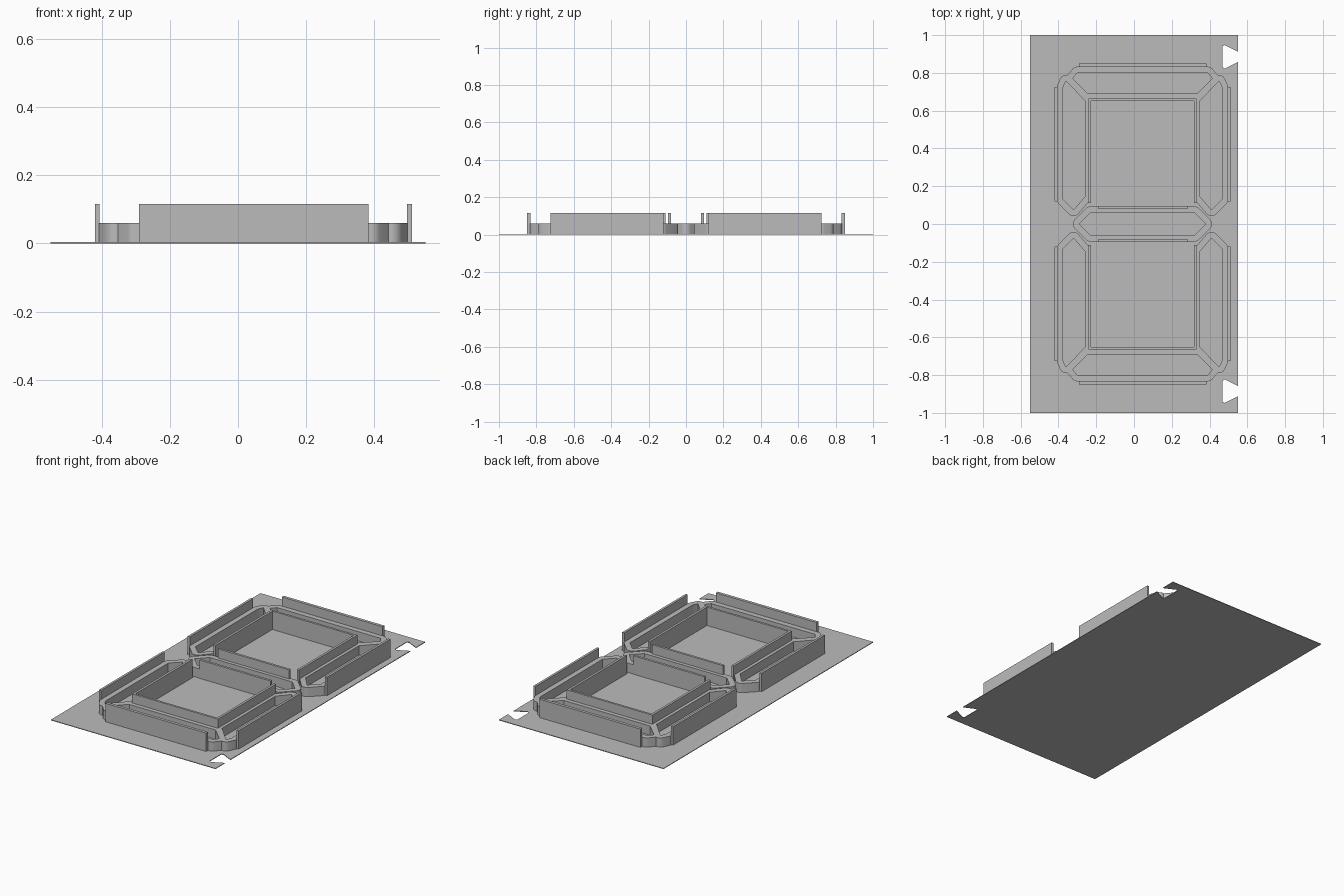
import bpy
import bmesh
import math
from mathutils import Vector

old = bpy.data.objects.get("Cube")
if old:
    bpy.data.objects.remove(old, do_unlink=True)

MID = 0.045          # centre line of the digit
PLATE, LOW, HIGH = 0.004, 0.06, 0.115
RIM = 0.033          # wall width around each pocket

grey = bpy.data.materials.new("plain grey")
grey.use_nodes = True
colour = (0.5, 0.5, 0.5, 1)
grey.diffuse_color = colour
grey.node_tree.nodes["Principled BSDF"].inputs["Base Color"].default_value = colour


def prism(name, outline, z0, z1):
    """Extrude a flat outline from z0 up to z1."""
    bm = bmesh.new()
    face = bm.faces.new([bm.verts.new((x, y, z0)) for x, y in outline])
    top = bmesh.ops.extrude_face_region(bm, geom=[face])["geom"]
    bmesh.ops.translate(bm, vec=(0, 0, z1 - z0),
                        verts=[v for v in top if isinstance(v, bmesh.types.BMVert)])
    bmesh.ops.recalc_face_normals(bm, faces=bm.faces)
    mesh = bpy.data.meshes.new(name)
    bm.to_mesh(mesh)
    bm.free()
    mesh.materials.append(grey)
    ob = bpy.data.objects.new(name, mesh)
    bpy.context.collection.objects.link(ob)
    return ob


def box(name, x0, x1, y0, y1):
    x0, x1 = sorted((x0, x1))
    y0, y1 = sorted((y0, y1))
    return prism(name, [(x0, y0), (x1, y0), (x1, y1), (x0, y1)], PLATE / 2, HIGH)


def round_offset(outline, r, steps=6):
    """Grow a convex outline by r with rounded corners."""
    pts = [Vector(p) for p in outline]
    area = sum(a.x * b.y - b.x * a.y for a, b in zip(pts, pts[1:] + pts[:1]))
    if area < 0:
        pts.reverse()
    out = []
    for i, p in enumerate(pts):
        d0, d1 = p - pts[i - 1], pts[(i + 1) % len(pts)] - p
        a0 = math.atan2(d0.y, d0.x) - math.pi / 2
        turn = (math.atan2(d1.y, d1.x) - math.pi / 2 - a0) % (2 * math.pi)
        for k in range(steps + 1):
            a = a0 + turn * k / steps
            out.append((p.x + r * math.cos(a), p.y + r * math.sin(a)))
    return out


def mirror(outline, sx, sy):
    return [(MID + sx * (x - MID), sy * y) for x, y in outline]


def boolean(target, tool, operation):
    mod = target.modifiers.new("bool", 'BOOLEAN')
    mod.operation = operation
    mod.solver = 'EXACT'
    mod.object = tool
    bpy.context.view_layer.objects.active = target
    bpy.ops.object.modifier_apply(modifier=mod.name)
    bpy.data.objects.remove(tool, do_unlink=True)


# Base plate with two dovetail notches in one long edge
def notch(y):
    return [(0.55, y - 0.027), (0.48, y - 0.062), (0.468, y - 0.055),
            (0.468, y + 0.055), (0.48, y + 0.062), (0.55, y + 0.027)]


prism("base_plate", [(-0.55, -1), (0.55, -1)] + notch(-0.885) + notch(0.885)
      + [(0.55, 1), (-0.55, 1)], 0, PLATE)

# Seven pocket outlines
upright = [(-0.375, 0.725), (-0.36, 0.757), (-0.26, 0.652),
           (-0.26, 0.145), (-0.32, 0.075), (-0.375, 0.13)]
end_bar = [(-0.325, 0.77), (-0.30, 0.80), (0.39, 0.80),
           (0.415, 0.77), (0.333, 0.69), (-0.243, 0.69)]
middle = [(-0.29, 0), (-0.23, 0.06), (0.32, 0.06),
          (0.38, 0), (0.32, -0.06), (-0.23, -0.06)]
pockets = [mirror(upright, sx, sy) for sx in (1, -1) for sy in (1, -1)]
pockets += [mirror(end_bar, 1, sy) for sy in (1, -1)] + [middle]

# Low frame: rounded bodies joined, then pockets cut through
frame = prism("segment_frame", round_offset(pockets[0], RIM), PLATE / 2, LOW)
for p in pockets[1:]:
    boolean(frame, prism("joiner", round_offset(p, RIM), PLATE / 2, LOW), 'UNION')
for p in pockets:
    boolean(frame, prism("cutter", p, -0.1, 0.2), 'DIFFERENCE')
bpy.ops.object.select_all(action='DESELECT')
frame.select_set(True)
bpy.context.view_layer.objects.active = frame
bpy.ops.object.shade_smooth_by_angle(angle=math.radians(30))

# Tall walls around the outside and inside both windows
for sy, end in ((1, "back"), (-1, "front")):
    for sx, side in ((1, "right"), (-1, "left")):
        def mx(x):
            return MID + sx * (x - MID)
        box(f"{end}_{side}_outer_wall", mx(-0.42), mx(-0.406), sy * 0.12, sy * 0.725)
        box(f"{end}_{side}_window_wall", mx(-0.241), mx(-0.227), sy * 0.11, sy * 0.665)
    box(f"{end}_outer_wall", -0.29, 0.383, sy * 0.832, sy * 0.85)
    box(f"{end}_window_end_wall", -0.227, 0.317, sy * 0.652, sy * 0.665)
    box(f"{end}_window_middle_wall", -0.19, 0.285, sy * 0.081, sy * 0.095)
